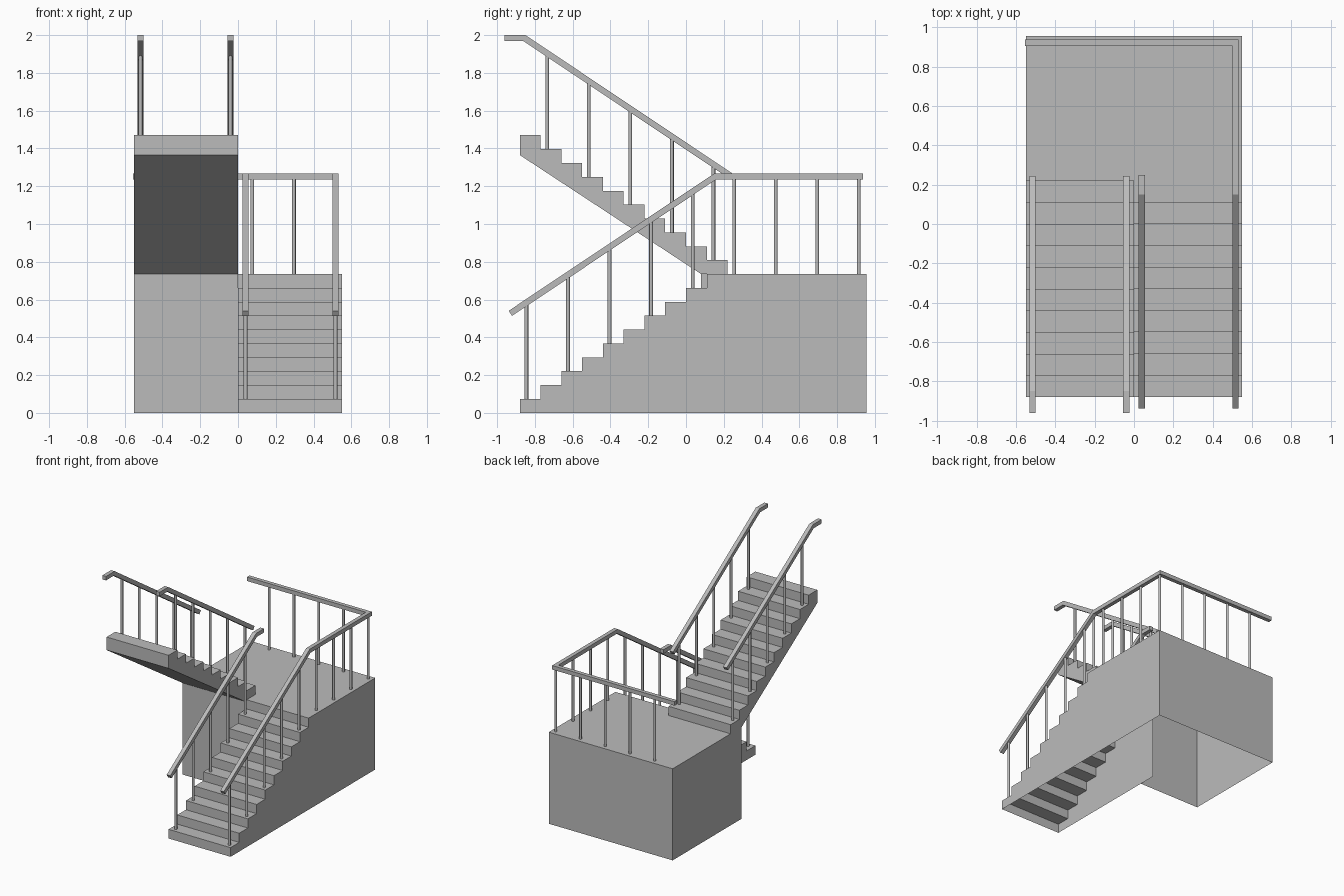
import bpy, bmesh
from mathutils import Vector

cube = bpy.data.objects.get("Cube")
if cube:
    bpy.data.objects.remove(cube)

grey = bpy.data.materials.new("plain grey")
grey.use_nodes = True
grey.diffuse_color = (0.5, 0.5, 0.5, 1)
grey.node_tree.nodes["Principled BSDF"].inputs["Base Color"].default_value = (0.5, 0.5, 0.5, 1)

TREAD, RISE, STEPS = 0.11, 0.0735, 10
FRONT, BACK, HALF = -0.88, 0.955, 0.55
LANDING = RISE * STEPS


def finish(bm, name):
    mesh = bpy.data.meshes.new(name)
    bm.to_mesh(mesh)
    bm.free()
    mesh.materials.append(grey)
    obj = bpy.data.objects.new(name, mesh)
    bpy.context.collection.objects.link(obj)
    return obj


def prism(name, profile, x0, x1, drop=None):
    """Extrude a (y, z) profile along x; drop(normal, centre) removes open faces."""
    bm = bmesh.new()
    face = bm.faces.new([bm.verts.new((x0, y, z)) for y, z in profile])
    ext = bmesh.ops.extrude_face_region(bm, geom=[face], use_keep_orig=True)
    moved = [v for v in ext["geom"] if isinstance(v, bmesh.types.BMVert)]
    bmesh.ops.translate(bm, verts=moved, vec=(x1 - x0, 0, 0))
    bmesh.ops.recalc_face_normals(bm, faces=bm.faces)
    if drop:
        bm.normal_update()
        gone = [f for f in bm.faces if drop(f.normal, f.calc_center_median())]
        bmesh.ops.delete(bm, geom=gone, context="FACES")
    return finish(bm, name)


def rect(y0, y1, z0, z1):
    return [(y0, z0), (y1, z0), (y1, z1), (y0, z1)]


def rail(name, path, x, half=0.016):
    """Square handrail along a (y, z) path with mitred bends."""
    pts = [Vector(p) for p in path]
    normals = []
    for a, b in zip(pts, pts[1:]):
        d = (b - a).normalized()
        normals.append(Vector((-d.y, d.x)))
    upper, lower = [], []
    for i, p in enumerate(pts):
        a, b = normals[max(i - 1, 0)], normals[min(i, len(normals) - 1)]
        offset = (a + b) * (half / (1 + a.dot(b)))
        upper.append(p + offset)
        lower.append(p - offset)
    prism(name, upper + lower[::-1], x - half, x + half)


def post(name, x, y, z0, z1):
    bm = bmesh.new()
    bmesh.ops.create_cone(bm, cap_ends=True, segments=12, radius1=0.01,
                          radius2=0.01, depth=z1 - z0)
    bmesh.ops.translate(bm, verts=bm.verts, vec=(x, y, (z0 + z1) / 2))
    for f in bm.faces:
        f.smooth = len(f.verts) == 4
    obj = finish(bm, name)
    for e in obj.data.edges:
        a, b = (obj.data.vertices[i].co.z for i in e.vertices)
        e.use_edge_sharp = abs(a - b) < 0.001


# Lower flight: hollow shell, open below and into the landing
wall_end = 0.22
steps = [(FRONT, 0)]
for i in range(STEPS):
    y = FRONT + TREAD * i
    steps += [(y, RISE * (i + 1)), (min(y + TREAD, wall_end), RISE * (i + 1))]
steps += [(wall_end, 0)]
# the last tread reaches the landing edge
steps = [p for i, p in enumerate(steps) if i == 0 or p != steps[i - 1]]
prism("lower_flight", steps, 0, HALF, lambda n, c: n.z < -0.5 or n.y > 0.5)

# Landing: two halves of an open-bottomed box
prism("landing_left", rect(wall_end, BACK, 0, LANDING), 0, HALF,
      lambda n, c: n.z < -0.5 or n.y < -0.5 or n.x < -0.5)
prism("landing_right", rect(0.08, BACK, 0, LANDING), -HALF, 0,
      lambda n, c: n.z < -0.5 or n.x > 0.5)

# Upper flight: solid steps with a sloping soffit
steps = [(0.08, LANDING), (wall_end, LANDING)]
for i in range(STEPS):
    y, z = wall_end - TREAD * i, LANDING + RISE * (i + 1)
    steps += [(y, z), (y - TREAD, z)]
steps += [(FRONT, 1.365)]
prism("upper_flight", steps, -HALF, 0)

# Handrails
SLOPE = RISE / TREAD
INNER, OUTER, RAIL_Z, BACK_Y = 0.04, 0.516, 1.252, 0.922
bend = 0.155
low_start = (-0.93, RAIL_Z - SLOPE * (bend + 0.93))
rail("lower_inner_rail", [low_start, (bend, RAIL_Z), (0.25, RAIL_Z)], INNER)
rail("lower_outer_rail", [low_start, (bend, RAIL_Z), (BACK_Y + 0.016, RAIL_Z)], OUTER)
prism("back_rail", rect(BACK_Y - 0.016, BACK_Y + 0.016, RAIL_Z - 0.016, RAIL_Z + 0.016),
      -0.555, OUTER - 0.016)
top_y, top_z = -0.855, 1.984
for label, x in (("inner", -INNER), ("outer", -OUTER)):
    rail("upper_" + label + "_rail",
         [(-0.96, top_z), (top_y, top_z), (0.235, top_z - SLOPE * (0.235 - top_y))], x)

# Balusters on every second step of both flights
for k in range(5):
    low_y = FRONT + TREAD * (2 * k + 0.32)
    up_y = wall_end - TREAD * (2 * k + 0.68)
    for label, x in (("inner", INNER), ("outer", OUTER)):
        post(f"lower_{label}_baluster", x, low_y, RISE * (2 * k + 1),
             RAIL_Z - SLOPE * (bend - low_y))
        post(f"upper_{label}_baluster", -x, up_y, LANDING + RISE * (2 * k + 1),
             top_z - SLOPE * (up_y - top_y))

# Balusters round the landing
for k in range(4):
    post("landing_side_baluster", OUTER, 0.255 + 0.22 * k, LANDING, RAIL_Z)
    post("landing_back_baluster", OUTER - 0.22 * (k + 1), 0.915, LANDING, RAIL_Z)
